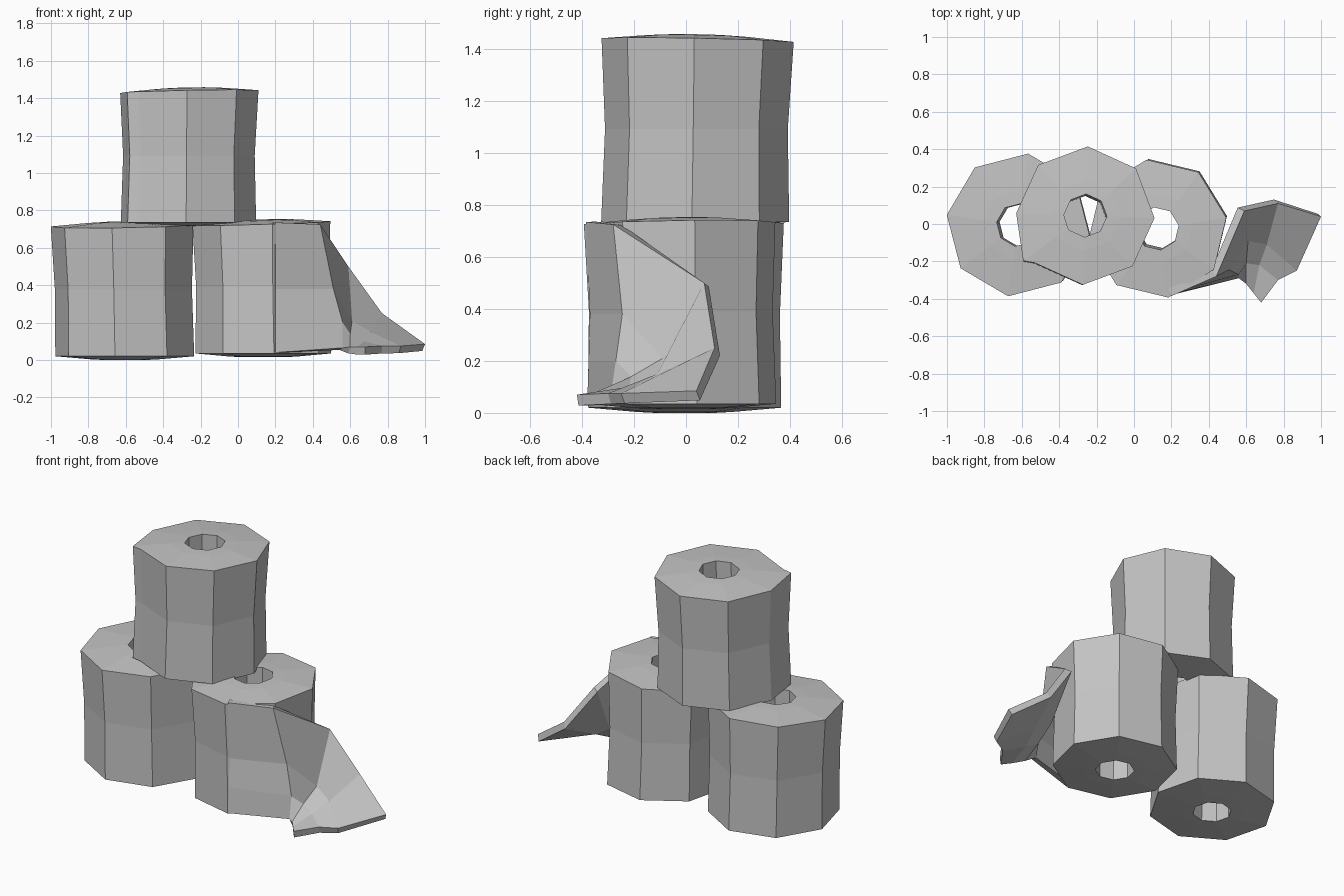
import bpy, bmesh, math
from mathutils import Vector

cube = bpy.data.objects.get("Cube")
if cube:
    bpy.data.objects.remove(cube)

paper = bpy.data.materials.new("paper_grey")
paper.use_nodes = True
GREY = (0.55, 0.55, 0.55, 1)
paper.diffuse_color = GREY
paper.node_tree.nodes["Principled BSDF"].inputs["Base Color"].default_value = GREY

SIDES = 8


def finish(name, bm):
    bmesh.ops.recalc_face_normals(bm, faces=bm.faces)
    mesh = bpy.data.meshes.new(name)
    bm.to_mesh(mesh)
    bm.free()
    mesh.materials.append(paper)
    obj = bpy.data.objects.new(name, mesh)
    bpy.context.collection.objects.link(obj)
    return obj


def roll(name, top, low, radii, z0, z1, turn, tilt, seam=None):
    """Hollow eight-sided roll with a pinched waist and slightly domed ends.
    seam = (angle, scale) adds a lip where the outer layer of paper ends."""
    r_top, r_mid, r_low = radii
    height = z1 - z0
    # rings: radius, height, and whether the end tilt applies
    profile = [(0.115, z1, 1), (0.19, z1 - 0.004, 1), (r_top, z1 - 0.02, 1),
               (r_mid, z0 + height * 0.51, 0), (r_low, z0 + 0.02, 0),
               (0.19, z0 + 0.004, 0), (0.115, z0, 0)]
    corners = [((turn + 360 * i / SIDES) % 360, 1) for i in range(SIDES)]
    if seam:
        corners.append(seam)
    corners.sort()
    bm = bmesh.new()
    rings = []
    for r, z, tilted in profile:
        centre = Vector(low).lerp(Vector(top), (z - z0) / height)
        ring = []
        for angle, scale in corners:
            a = math.radians(angle)
            reach = r * scale if r > 0.2 else r
            dx, dy = reach * math.cos(a), reach * math.sin(a)
            dz = tilted * (dx * tilt[0] + dy * tilt[1])
            ring.append(bm.verts.new((centre.x + dx, centre.y + dy, z + dz)))
        rings.append(ring)
    for k, ring in enumerate(rings):
        nxt = rings[(k + 1) % len(rings)]
        for i in range(len(ring)):
            j = (i + 1) % len(ring)
            bm.faces.new((ring[i], ring[j], nxt[j], nxt[i]))
    return finish(name, bm)


# Two standing rolls with a third stacked on top
roll("left_roll", (-0.62, -0.005), (-0.605, -0.005), (0.385, 0.37, 0.375),
     0.0, 0.738, 37, (0.015, 0.03))
roll("right_roll", (0.125, -0.025), (0.135, -0.015), (0.373, 0.358, 0.367),
     0.015, 0.75, 9, (0.03, 0.015))
roll("top_roll", (-0.26, 0.045), (-0.265, 0.035), (0.37, 0.352, 0.362),
     0.715, 1.455, -2, (0.02, -0.02), seam=(216, 1.11))

# Loose layer wrapped over the right roll's front, draped down to the ground
rows = [
    [(0.20, -0.385, 0.735), (0.44, -0.28, 0.725), (0.59, 0.07, 0.50),
     (0.77, 0.11, 0.25), (1.0, 0.04, 0.085)],
    [(0.20, -0.37, 0.38), (0.51, -0.245, 0.38), (0.61, -0.09, 0.21),
     (0.71, -0.11, 0.15), (0.87, -0.25, 0.075)],
    [(0.20, -0.375, 0.20), (0.56, -0.27, 0.20), (0.60, -0.21, 0.14),
     (0.67, -0.22, 0.10), (0.77, -0.30, 0.075)],
    [(0.20, -0.38, 0.04), (0.56, -0.29, 0.065), (0.60, -0.32, 0.07),
     (0.64, -0.37, 0.07), (0.68, -0.42, 0.07)],
]
bm = bmesh.new()
grid = [[bm.verts.new(p) for p in row] for row in rows]
for a, b in zip(grid, grid[1:]):
    for i in range(len(a) - 1):
        bm.faces.new((a[i], b[i], b[i + 1], a[i + 1]))
bm.normal_update()
# Give the sheet thickness behind its outer side
OUTWARD = Vector((0.5, -0.6, 0.6))
back = {}
for v in list(bm.verts):
    n = v.normal if v.normal.dot(OUTWARD) > 0 else -v.normal
    back[v] = bm.verts.new(v.co - n * 0.042)
front_faces = list(bm.faces)
rim = [e for e in bm.edges if e.is_boundary]
for f in front_faces:
    bm.faces.new([back[v] for v in reversed(f.verts)])
for e in rim:
    a, b = e.verts
    bm.faces.new((a, b, back[b], back[a]))
finish("loose_sheet", bm)
